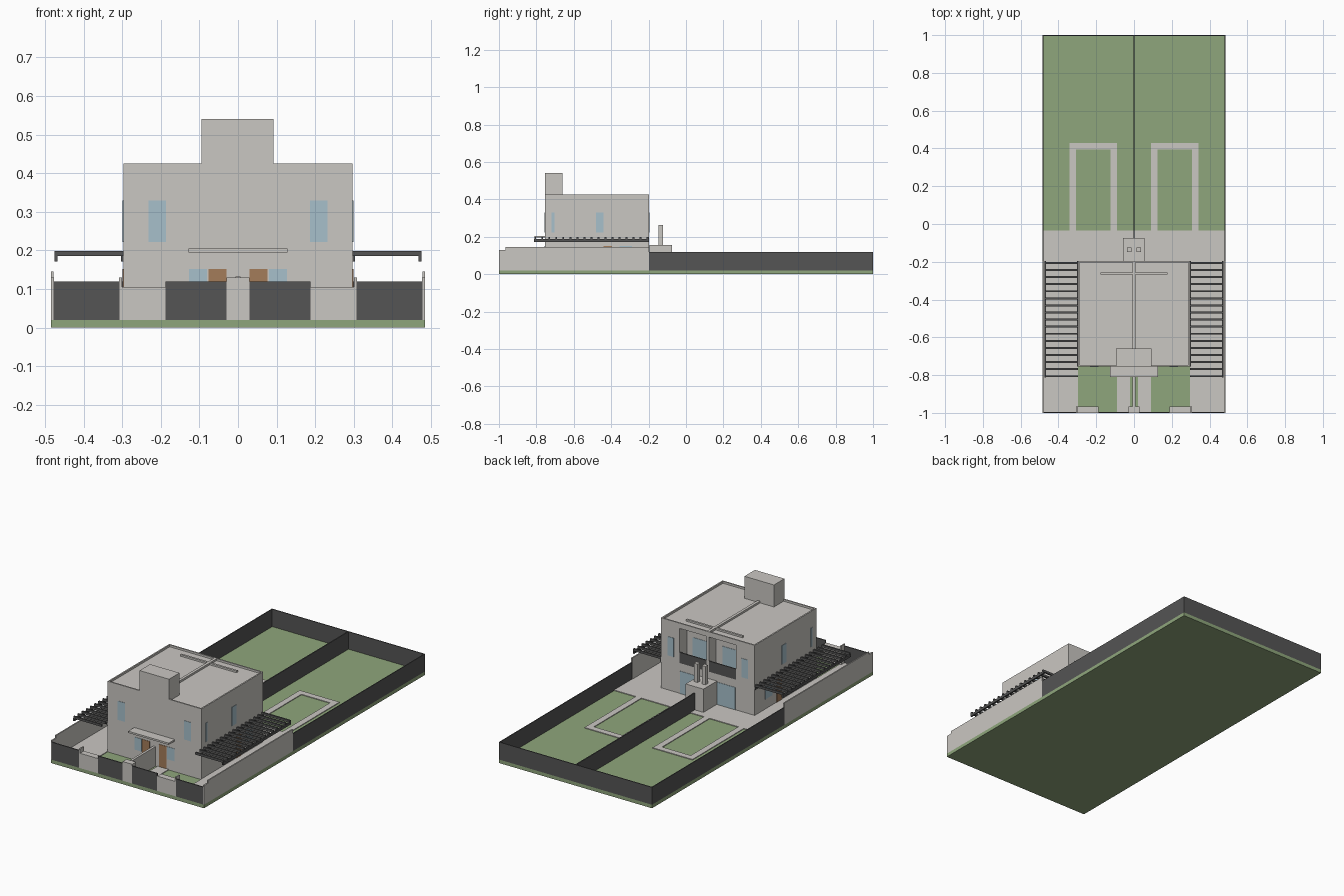
import bpy
import bmesh

old = bpy.data.objects.get("Cube")
if old:
    bpy.data.objects.remove(old, do_unlink=True)


def material(name, rgb):
    m = bpy.data.materials.new(name)
    m.use_nodes = True
    m.diffuse_color = (*rgb, 1)
    m.node_tree.nodes["Principled BSDF"].inputs["Base Color"].default_value = (*rgb, 1)
    return m


render = material("warm grey render", (0.59, 0.57, 0.54))
grass = material("lawn green", (0.275, 0.38, 0.2))
dark = material("charcoal", (0.09, 0.09, 0.09))
glass = material("pale blue glass", (0.39, 0.53, 0.6))
wood = material("brown wood", (0.37, 0.2, 0.1))


def box(name, mat, x, y, z):
    """Axis-aligned box from (low, high) ranges."""
    bm = bmesh.new()
    bmesh.ops.create_cube(bm, size=1)
    for v in bm.verts:
        v.co = [r[0] if c < 0 else r[1] for c, r in zip(v.co, (x, y, z))]
    me = bpy.data.meshes.new(name)
    bm.to_mesh(me)
    bm.free()
    me.materials.append(mat)
    ob = bpy.data.objects.new(name, me)
    bpy.context.collection.objects.link(ob)
    return ob


def pair(name, mat, x, y, z):
    """The same box on the left (+x) and mirrored on the right."""
    return [box("left_" + name, mat, x, y, z),
            box("right_" + name, mat, (-x[1], -x[0]), y, z)]


def cut(target, cutter):
    cutter.hide_render = True
    mod = target.modifiers.new("cut", "BOOLEAN")
    mod.operation = "DIFFERENCE"
    mod.solver = "EXACT"
    mod.object = cutter
    bpy.context.view_layer.objects.active = target
    bpy.ops.object.modifier_apply(modifier=mod.name)
    bpy.data.objects.remove(cutter, do_unlink=True)


G = 0.02            # ground level
P = 0.024           # paving level
W, E = 0.297, 0.485  # half widths of house and plot
FRONT, REAR = -0.755, -0.197
RECESS = -0.262     # back wall of the balcony

# Plot, paving and lawn borders
box("ground", grass, (-E, E), (-1, 1), (0, G))
pair("side_paving", render, (W, 0.48), (-0.995, REAR), (G, P))
box("rear_patio", render, (-0.48, 0.48), (REAR, -0.035), (G, P))
pair("entrance_path", render, (0.02, 0.09), (-0.995, FRONT), (G, P))
pair("border_inner", render, (0.09, 0.125), (-0.035, 0.43), (G, P))
pair("border_outer", render, (0.307, 0.342), (-0.035, 0.43), (G, P))
pair("border_end", render, (0.125, 0.307), (0.395, 0.43), (G, P))

# House shell with roof wells and a balcony recess
house = box("house", render, (-W, W), (FRONT, REAR), (G, 0.425))
cut(house, box("balcony_cutter", render, (-0.178, 0.178), (RECESS, 0), (0.197, 0.395)))
for well in pair("roof_well", render, (0.008, W - 0.008),
                 (FRONT + 0.008, REAR - 0.008), (0.414, 0.5)):
    cut(house, well)
box("roof_upstand", render, (-0.178, 0.178), (RECESS - 0.006, RECESS + 0.006), (0.41, 0.424))
box("water_tank_tower", render, (-0.095, 0.092), (FRONT, -0.66), (0.4, 0.54))
box("entrance_canopy", render, (-0.128, 0.128), (-0.81, FRONT), (0.195, 0.205))
box("balcony_divider", render, (-0.008, 0.008), (RECESS, REAR), (0.197, 0.395))
pair("balcony_railing", dark, (0.008, 0.178), (REAR - 0.006, REAR), (0.197, 0.258))


def opening_y(name, mat, x, y, z):
    """Door or window plates on a wall facing front or rear."""
    pair(name, mat, x, (y - 0.002, y + 0.002), z)


def opening_x(name, mat, y, z):
    """Door or window plates on the side walls."""
    pair(name, mat, (W - 0.002, W + 0.002), y, z)


# Doors and windows
UPPER = (0.222, 0.33)
opening_y("front_bedroom_window", glass, (0.187, 0.232), FRONT, UPPER)
opening_y("front_door", wood, (0.03, 0.077), FRONT, (P, 0.152))
opening_y("front_hall_window", glass, (0.08, 0.127), FRONT, (0.08, 0.152))
opening_y("rear_patio_door", glass, (0.06, 0.175), REAR, (P, 0.152))
opening_y("rear_bedroom_window", glass, (0.215, 0.255), REAR, UPPER)
opening_y("balcony_door", glass, (0.05, 0.14), RECESS, (0.2, 0.33))
opening_x("side_slit_window", glass, (-0.718, -0.702), UPPER)
opening_x("side_bedroom_window", glass, (-0.482, -0.44), UPPER)
opening_x("side_door", wood, (-0.442, -0.395), (P, 0.152))
opening_x("side_kitchen_window", glass, (-0.355, -0.29), (0.08, 0.152))

# Side pergolas
pair("pergola_rail", dark, (0.467, 0.475), (-0.812, REAR), (0.172, 0.187))
pair("pergola_ledger", dark, (W, W + 0.006), (FRONT, REAR), (0.172, 0.187))
SLATS = 17
for i in range(SLATS):
    y = -0.806 + i * 0.6 / (SLATS - 1)
    pair(f"pergola_slat_{i + 1}", dark, (W, 0.475), (y - 0.005, y + 0.005), (0.185, 0.198))

# Front boundary
pair("front_fence_outer", dark, (0.307, 0.478), (-1, -0.994), (G, 0.12))
pair("front_gate", dark, (0.03, 0.188), (-1, -0.994), (G, 0.12))
pair("front_pier", render, (0.188, 0.302), (-1, -0.965), (G, 0.105))
pair("front_pier_post", render, (0.3, 0.308), (-1, -0.965), (G, 0.13))
box("centre_pier", render, (-0.03, 0.03), (-1, -0.965), (G, 0.13))
box("entrance_divider", render, (-0.007, 0.007), (-0.965, FRONT), (G, 0.132))

# Side and rear boundaries
pair("side_wall_end", render, (0.477, E), (-1, -0.965), (G, 0.13))
pair("side_wall", render, (0.478, E), (-0.965, REAR), (G, 0.145))
pair("garden_fence", dark, (0.48, E), (REAR, 1), (G, 0.12))
box("rear_fence", dark, (-E, E), (0.995, 1), (G, 0.12))
box("garden_divider", dark, (-0.003, 0.003), (-0.075, 1), (G, 0.12))

# Shared barbecue with two flues
box("barbecue", render, (-0.058, 0.055), (REAR, -0.075), (G, 0.157))
pair("barbecue_flue", render, (0.013, 0.036), (-0.147, -0.124), (0.15, 0.262))
